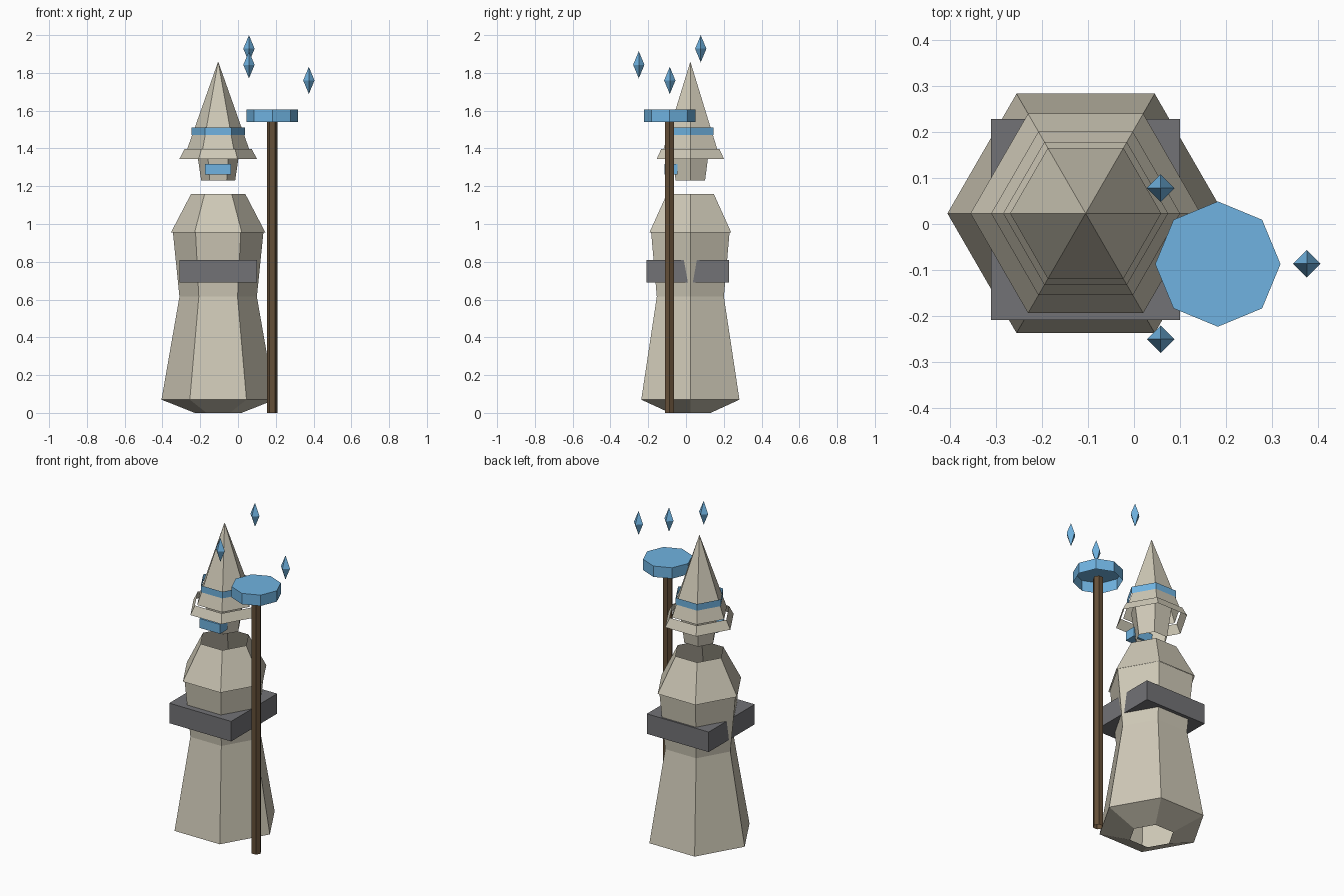
import bpy, bmesh
from math import cos, sin, tau

if "Cube" in bpy.data.objects:
    bpy.data.objects.remove(bpy.data.objects["Cube"])


def material(name, rgb):
    m = bpy.data.materials.new(name)
    m.diffuse_color = (*rgb, 1)
    m.use_nodes = True
    m.node_tree.nodes["Principled BSDF"].inputs["Base Color"].default_value = m.diffuse_color
    return m


CLOTH = material("cloth", (0.62, 0.58, 0.47))
BLUE = material("blue", (0.16, 0.45, 0.75))
LEATHER = material("leather", (0.17, 0.17, 0.18))
WOOD = material("wood", (0.13, 0.08, 0.04))


def finish(bm, name, mat):
    bmesh.ops.recalc_face_normals(bm, faces=bm.faces)
    me = bpy.data.meshes.new(name)
    bm.to_mesh(me)
    bm.free()
    me.materials.append(mat)
    ob = bpy.data.objects.new(name, me)
    bpy.context.collection.objects.link(ob)
    return ob


def lathe(name, centre, profile, mat, sides=6, cap=False):
    """Faceted shell from (radius, z) pairs; radius 0 makes a point."""
    bm = bmesh.new()
    rings = []
    for r, z in profile:
        rings.append([bm.verts.new((centre[0] + r * cos(tau * i / sides),
                                    centre[1] + r * sin(tau * i / sides), z))
                      for i in range(sides)])
    for a, b in zip(rings, rings[1:]):
        for i in range(sides):
            j = (i + 1) % sides
            bm.faces.new((a[i], a[j], b[j], b[i]))
    if cap:
        bm.faces.new(rings[-1])
    bmesh.ops.remove_doubles(bm, verts=bm.verts, dist=1e-5)
    return finish(bm, name, mat)


def box(name, lo, hi, mat):
    bm = bmesh.new()
    bmesh.ops.create_cube(bm, size=1)
    for v in bm.verts:
        v.co = [(l + h) / 2 + c * (h - l) for c, l, h in zip(v.co, lo, hi)]
    return finish(bm, name, mat)


BODY = (-0.105, 0.023)
STAFF = (0.182, -0.087)

# Robe and shoulder cape, open shells
lathe("robe", BODY, [(0.124, 0), (0.30, 0.07), (0.205, 0.615), (0.24, 0.96)], CLOTH)
lathe("shoulder_cape", BODY, [(0.25, 0.955), (0.143, 1.16)], CLOTH)
box("belt", (-0.31, -0.208, 0.69), (0.10, 0.228, 0.81), LEATHER)

# Head with visor
lathe("head", BODY, [(0.09, 1.23), (0.118, 1.42)], CLOTH)
box("visor", (-0.174, -0.115, 1.262), (-0.038, -0.045, 1.318), BLUE)

# Pointed hat
lathe("hat_brim", BODY, [(0.205, 1.345), (0.178, 1.397)], CLOTH)
lathe("hat_cone", BODY, [(0.164, 1.397), (0, 1.86)], CLOTH)
lathe("hat_band", BODY, [(0.142, 1.47), (0.142, 1.51)], BLUE)

# Staff with disc head, open underneath
lathe("staff", STAFF, [(0.028, 0), (0.028, 1.56)], WOOD)
lathe("staff_disc", STAFF, [(0.136, 1.54), (0.136, 1.605)], BLUE, sides=8, cap=True)

# Floating crystals
for i, (x, y, z) in enumerate([(0.058, 0.078, 1.928), (0.058, -0.25, 1.843),
                               (0.375, -0.086, 1.76)]):
    lathe(f"crystal_{i + 1}", (x, y), [(0, z - 0.072), (0.03, z), (0, z + 0.072)],
          BLUE, sides=4)
